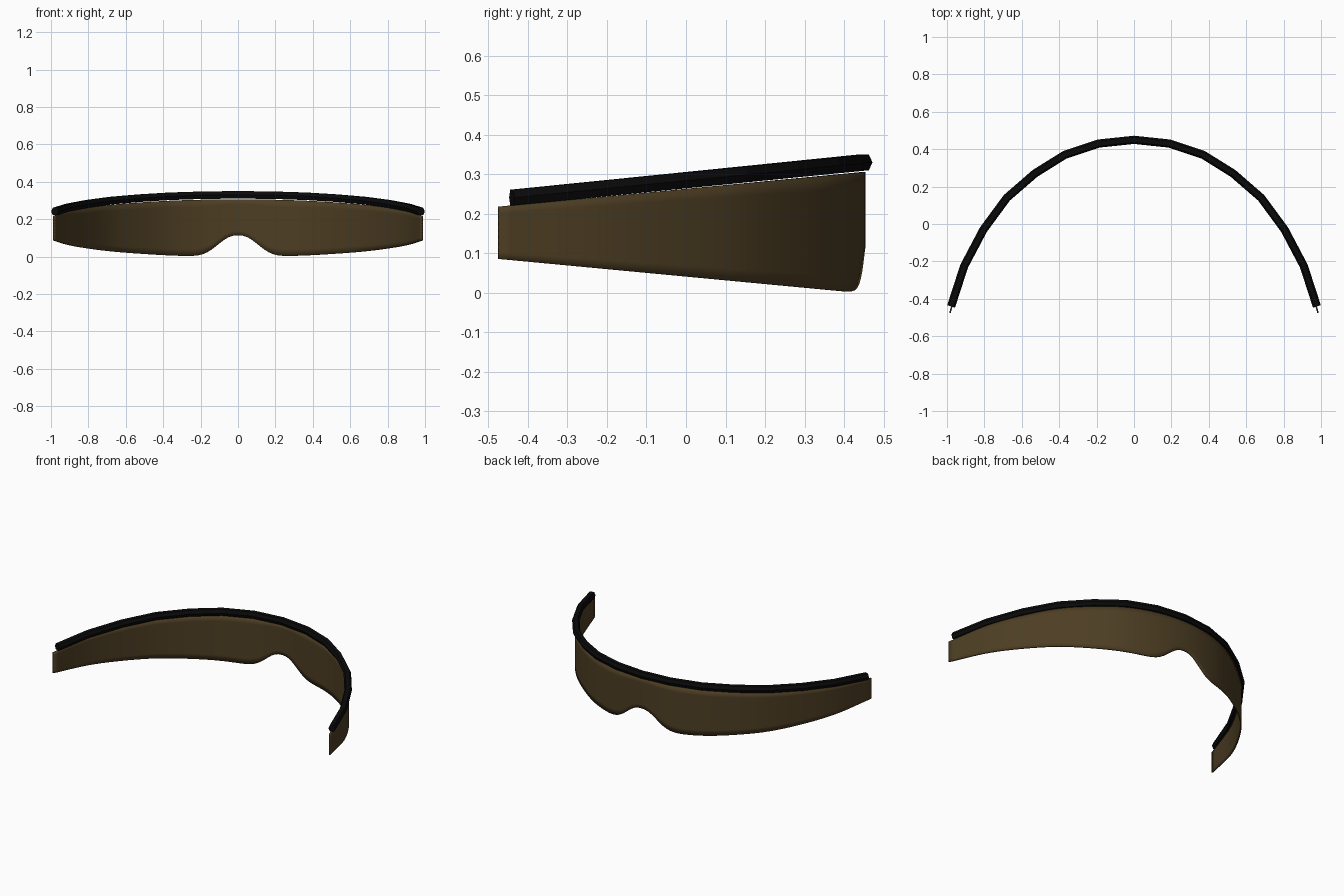
import bpy, bmesh, math
from mathutils import Vector

cube = bpy.data.objects.get("Cube")
if cube:
    bpy.data.objects.remove(cube, do_unlink=True)


def material(name, rgb, rough):
    m = bpy.data.materials.new(name)
    m.use_nodes = True
    m.diffuse_color = (*rgb, 1)
    node = m.node_tree.nodes["Principled BSDF"]
    node.inputs["Base Color"].default_value = (*rgb, 1)
    node.inputs["Roughness"].default_value = rough
    return m


def finish(bm, name, mat):
    bmesh.ops.recalc_face_normals(bm, faces=bm.faces)
    mesh = bpy.data.meshes.new(name)
    bm.to_mesh(mesh)
    bm.free()
    mesh.materials.append(mat)
    obj = bpy.data.objects.new(name, mesh)
    bpy.context.collection.objects.link(obj)
    return obj


def bridge(bm, loops, closed):
    """Join successive rows of vertices with quads."""
    for a, b in zip(loops, loops[1:]):
        n = len(a)
        for i in range(n if closed else n - 1):
            j = (i + 1) % n
            bm.faces.new((a[i], a[j], b[j], b[i]))


brown = material("dark brown lens", (0.075, 0.048, 0.017), 0.5)
black = material("black rim", (0.003, 0.003, 0.0033), 0.5)

# Shared plan curve, mirrored from one half
half = [(0.19, 0.43), (0.37, 0.37), (0.53, 0.27), (0.68, 0.14),
        (0.805, -0.03), (0.908, -0.225), (0.978, -0.441)]
plan = [Vector((-x, y)) for x, y in reversed(half)]
plan += [Vector((0, 0.45))] + [Vector(p) for p in half]

# Rim: a hexagonal bar swept along the faceted plan curve
section = [(0.022, 0), (0.013, 0.02), (-0.013, 0.02),
           (-0.022, 0), (-0.013, -0.02), (0.013, -0.02)]
bm = bmesh.new()
loops = []
for i, p in enumerate(plan):
    tangent = (plan[min(i + 1, len(plan) - 1)] - plan[max(i - 1, 0)]).normalized()
    out = Vector((-tangent.y, tangent.x))
    z = 0.285 + 0.1 * p.y
    loops.append([bm.verts.new((p.x + out.x * w, p.y + out.y * w, z + h))
                  for w, h in section])
bridge(bm, loops, True)
bm.faces.new(loops[0])
bm.faces.new(loops[-1])
finish(bm, "top_rim", black)


# Lens: smooth curved sheet with a nose notch in the lower edge
def smooth_path(points, steps):
    ends = [2 * points[0] - points[1]], [2 * points[-1] - points[-2]]
    p = ends[0] + points + ends[1]
    path = []
    for i in range(1, len(p) - 2):
        a, b, c, d = p[i - 1:i + 3]
        for s in range(steps):
            t = s / steps
            path.append(0.5 * (2 * b + (c - a) * t + (2 * a - 5 * b + 4 * c - d) * t ** 2
                               + (3 * b - a - 3 * c + d) * t ** 3))
    return path + [points[-1]]


tip = Vector((0.984, -0.475))
path = smooth_path([Vector((-tip.x, tip.y))] + plan[1:-1] + [tip], 8)
rows = 8
bm = bmesh.new()
columns = []
for p in path:
    top = 0.263 + 0.095 * p.y
    bottom = 0.041 - 0.094 * p.y + 0.115 * math.exp(-(abs(p.x) / 0.135) ** 2.4)
    columns.append([bm.verts.new((p.x, p.y, bottom + (top - bottom) * r / rows))
                    for r in range(rows + 1)])
bridge(bm, columns, False)
lens = finish(bm, "visor_lens", brown)
shell = lens.modifiers.new("thickness", "SOLIDIFY")
shell.thickness = 0.008
shell.offset = 0

bpy.ops.object.select_all(action="DESELECT")
lens.select_set(True)
bpy.context.view_layer.objects.active = lens
bpy.ops.object.shade_smooth_by_angle(angle=math.radians(35))
